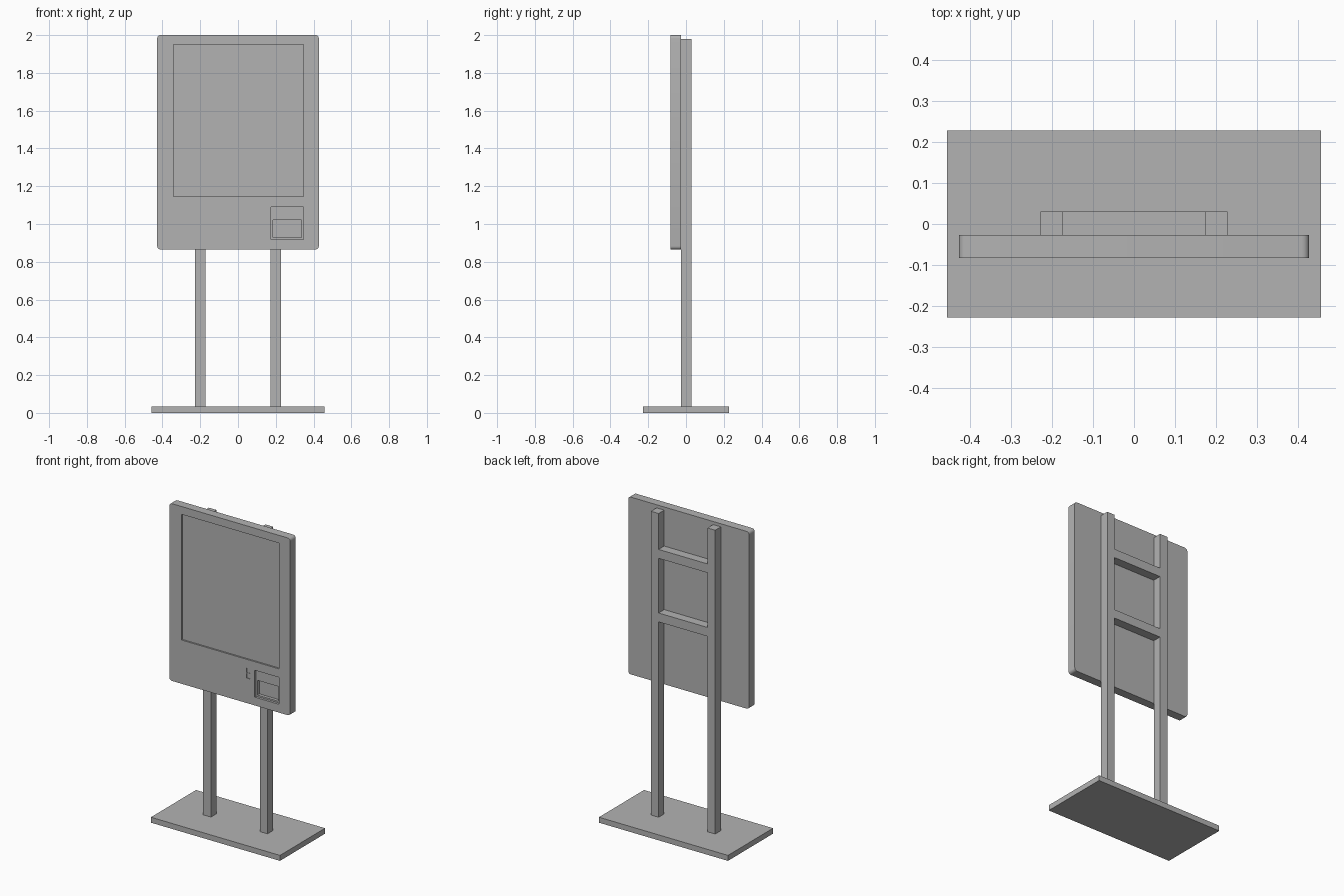
import bpy
import bmesh
from mathutils import Vector

default = bpy.data.objects.get("Cube")
if default:
    bpy.data.objects.remove(default, do_unlink=True)

# Single grey finish
GREY = (0.45, 0.45, 0.45, 1.0)
grey = bpy.data.materials.new("grey metal")
grey.use_nodes = True
grey.diffuse_color = GREY
grey.node_tree.nodes["Principled BSDF"].inputs["Base Color"].default_value = GREY


def box(name, x, y, z, corner=0.0):
    """Box spanning the given ranges; corner rounds the edges running front to back."""
    low, high = Vector((x[0], y[0], z[0])), Vector((x[1], y[1], z[1]))
    bm = bmesh.new()
    bmesh.ops.create_cube(bm, size=1)
    for v in bm.verts:
        v.co = (low + high) / 2 + v.co * (high - low)
    if corner:
        edges = [e for e in bm.edges
                 if abs(e.verts[0].co.y - e.verts[1].co.y) > 0.01]
        bmesh.ops.bevel(bm, geom=edges, offset=corner, segments=5,
                        profile=0.5, affect='EDGES')
    bmesh.ops.recalc_face_normals(bm, faces=bm.faces)
    mesh = bpy.data.meshes.new(name)
    bm.to_mesh(mesh)
    bm.free()
    mesh.materials.append(grey)
    obj = bpy.data.objects.new(name, mesh)
    bpy.context.collection.objects.link(obj)
    return obj


def activate(obj):
    bpy.ops.object.select_all(action='DESELECT')
    obj.select_set(True)
    bpy.context.view_layer.objects.active = obj


def recess(target, x, z, front, depth):
    """Cut a rectangular pocket into the front of the target."""
    cutter = box("recess_cutter", x, (front - 0.05, front + depth), z)
    cutter.hide_render = True
    mod = target.modifiers.new("recess", 'BOOLEAN')
    mod.operation = 'DIFFERENCE'
    mod.solver = 'EXACT'
    mod.object = cutter
    activate(target)
    bpy.ops.object.modifier_apply(modifier=mod.name)
    bpy.data.objects.remove(cutter, do_unlink=True)


# Floor plate
box("base_plate", (-0.457, 0.457), (-0.228, 0.228), (0, 0.035))

# Uprights
POST_Y = (-0.027, 0.03)
for side, name in ((-1, "right_post"), (1, "left_post")):
    box(name, sorted((side * 0.173, side * 0.228)), POST_Y, (0.035, 1.98))

# Cross bars between the uprights
for name, top in (("upper_crossbar", 1.75), ("lower_crossbar", 1.343)):
    box(name, (-0.173, 0.173), POST_Y, (top - 0.057, top))

# Display housing with its pockets
FRONT = -0.083
panel = box("display_housing", (-0.428, 0.428), (FRONT, -0.027), (0.865, 2.0), 0.018)
recess(panel, (-0.342, 0.348), (1.145, 1.95), FRONT, 0.01)      # screen
recess(panel, (0.175, 0.348), (0.918, 1.09), FRONT, 0.015)      # payment niche
recess(panel, (0.185, 0.335), (0.928, 1.022), FRONT, 0.035)     # reader pocket
for z in (1.025, 1.06):                                         # small sensor windows
    recess(panel, (0.12, 0.143), (z, z + 0.028), FRONT, 0.003)

activate(panel)
bpy.ops.object.shade_smooth_by_angle()
